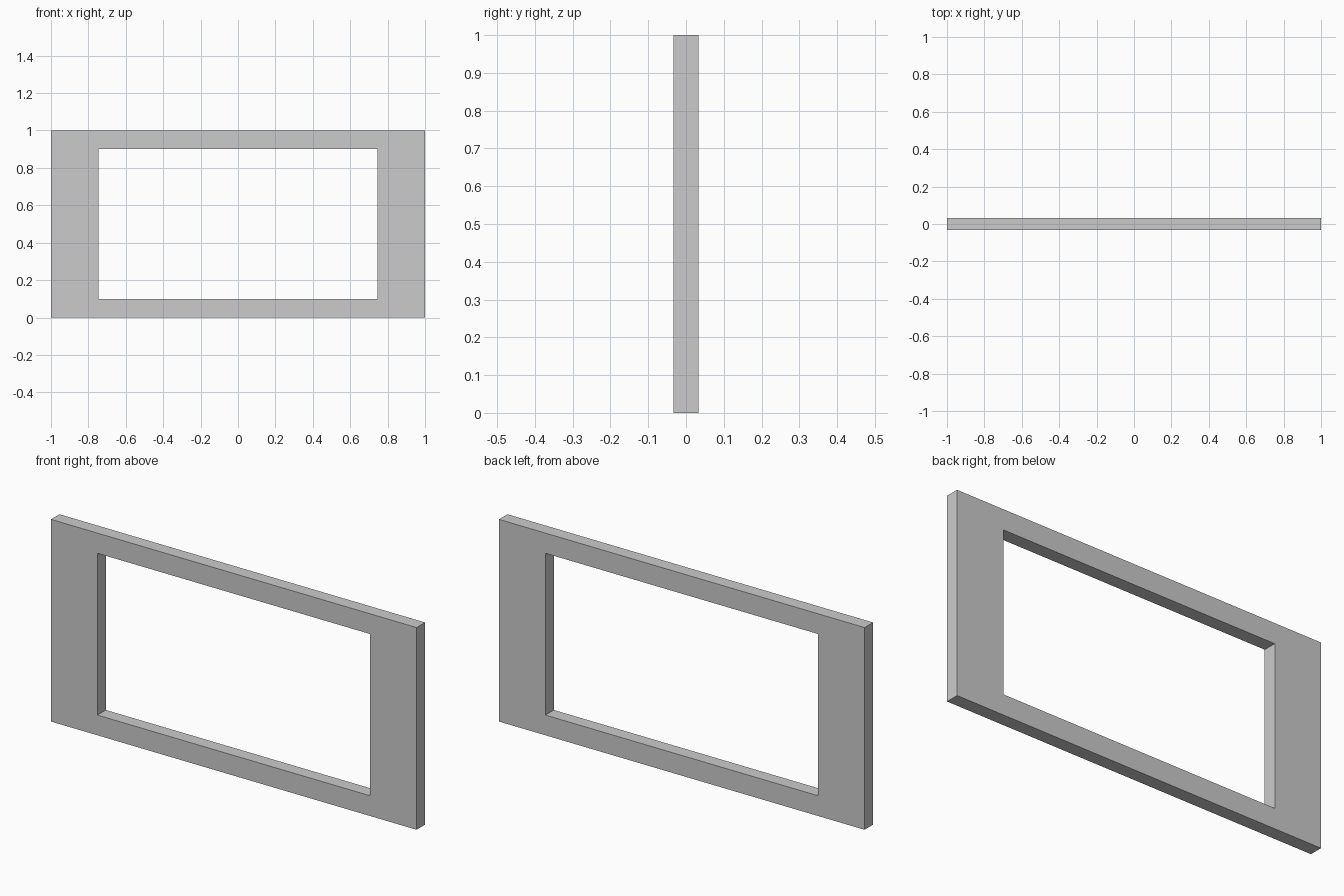
import bpy
import bmesh

if "Cube" in bpy.data.objects:
    bpy.data.objects.remove(bpy.data.objects["Cube"])

HALF_DEPTH = 0.033


def rectangle(bm, half_width, bottom, top):
    """Four corners of an upright rectangle on the front plane."""
    corners = [(-half_width, bottom), (half_width, bottom),
               (half_width, top), (-half_width, top)]
    return [bm.verts.new((x, -HALF_DEPTH, z)) for x, z in corners]


bm = bmesh.new()

# Front face: a mitred ring between the outer edge and the opening
outer = rectangle(bm, 1.0, 0.0, 1.0)
inner = rectangle(bm, 0.746, 0.1, 0.9)
for i in range(4):
    j = (i + 1) % 4
    bm.faces.new((outer[i], outer[j], inner[j], inner[i]))

# Thickness: extrude the ring to the back
ring = bmesh.ops.extrude_face_region(bm, geom=bm.faces[:], use_keep_orig=True)
back = [v for v in ring["geom"] if isinstance(v, bmesh.types.BMVert)]
bmesh.ops.translate(bm, vec=(0, 2 * HALF_DEPTH, 0), verts=back)
bmesh.ops.recalc_face_normals(bm, faces=bm.faces[:])

mesh = bpy.data.meshes.new("rectangular_frame")
bm.to_mesh(mesh)
bm.free()
frame = bpy.data.objects.new("rectangular_frame", mesh)
bpy.context.collection.objects.link(frame)
